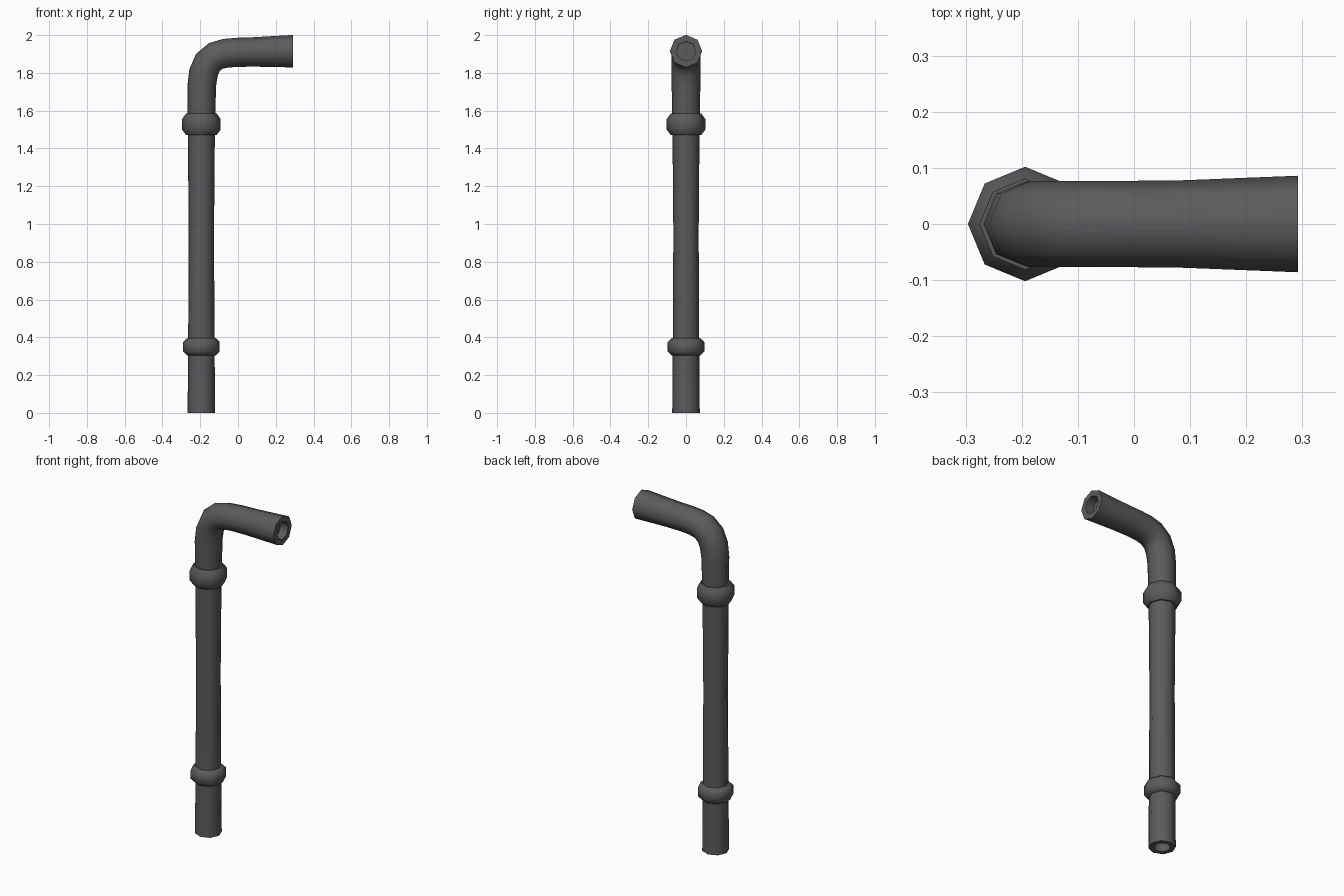
import bpy, math
from mathutils import Vector

if "Cube" in bpy.data.objects:
    bpy.data.objects.remove(bpy.data.objects["Cube"])

SIDES = 8
AXIS_X = -0.194

iron = bpy.data.materials.new("dark_iron")
iron.diffuse_color = (0.105, 0.105, 0.11, 1)
iron.use_nodes = True
iron.node_tree.nodes["Principled BSDF"].inputs["Base Color"].default_value = iron.diffuse_color


def sweep(name, stations, closed=False):
    """Octagonal skin through stations (x, z, tilt in degrees from vertical, radius)."""
    verts, faces = [], []
    for x, z, tilt, r in stations:
        t = math.radians(tilt)
        n = Vector((math.cos(t), 0, -math.sin(t)))
        for i in range(SIDES):
            a = 2 * math.pi * i / SIDES
            verts.append(Vector((x, 0, z)) + n * (r * math.cos(a)) + Vector((0, r * math.sin(a), 0)))
    count = len(stations)
    for s in range(count if closed else count - 1):
        p, q = s * SIDES, (s + 1) % count * SIDES
        for i in range(SIDES):
            j = (i + 1) % SIDES
            faces.append((p + i, p + j, q + j, q + i))
    if not closed:
        faces.append(tuple(reversed(range(SIDES))))
        faces.append(tuple(range((count - 1) * SIDES, count * SIDES)))
    me = bpy.data.meshes.new(name)
    me.from_pydata(verts, [], faces)
    me.materials.append(iron)
    ob = bpy.data.objects.new(name, me)
    bpy.context.collection.objects.link(ob)
    bpy.context.view_layer.objects.active = ob
    ob.select_set(True)
    bpy.ops.object.shade_smooth_by_angle(angle=math.radians(50))
    ob.select_set(False)


# Bent pipe: recessed bottom mouth, riser, elbow, flared spout, recessed outlet
sweep("pipe", [
    (AXIS_X, 0.05, 0, 0.045), (AXIS_X, 0.0, 0, 0.045),
    (AXIS_X, 0.0, 0, 0.073), (AXIS_X, 0.35, 0, 0.070),
    (AXIS_X, 0.95, 0, 0.067), (AXIS_X, 1.53, 0, 0.072),
    (-0.192, 1.73, 0, 0.076), (-0.183, 1.80, 14, 0.077),
    (-0.160, 1.855, 36, 0.077), (-0.117, 1.890, 62, 0.077),
    (-0.065, 1.904, 80, 0.077), (0.0, 1.909, 87, 0.077), (0.09, 1.911, 89, 0.078),
    (0.292, 1.915, 90, 0.086), (0.292, 1.915, 90, 0.052),
    (0.242, 1.914, 90, 0.052),
])


# Collars clamped round the riser
def collar(name, z, half, flat, r):
    sweep(name, [(AXIS_X, z - half, 0, 0.066), (AXIS_X, z - half, 0, r - 0.021),
                 (AXIS_X, z - flat, 0, r), (AXIS_X, z + flat, 0, r),
                 (AXIS_X, z + half, 0, r - 0.021), (AXIS_X, z + half, 0, 0.066)], closed=True)


collar("lower_collar", 0.35, 0.046, 0.025, 0.097)
collar("upper_collar", 1.528, 0.057, 0.028, 0.102)
